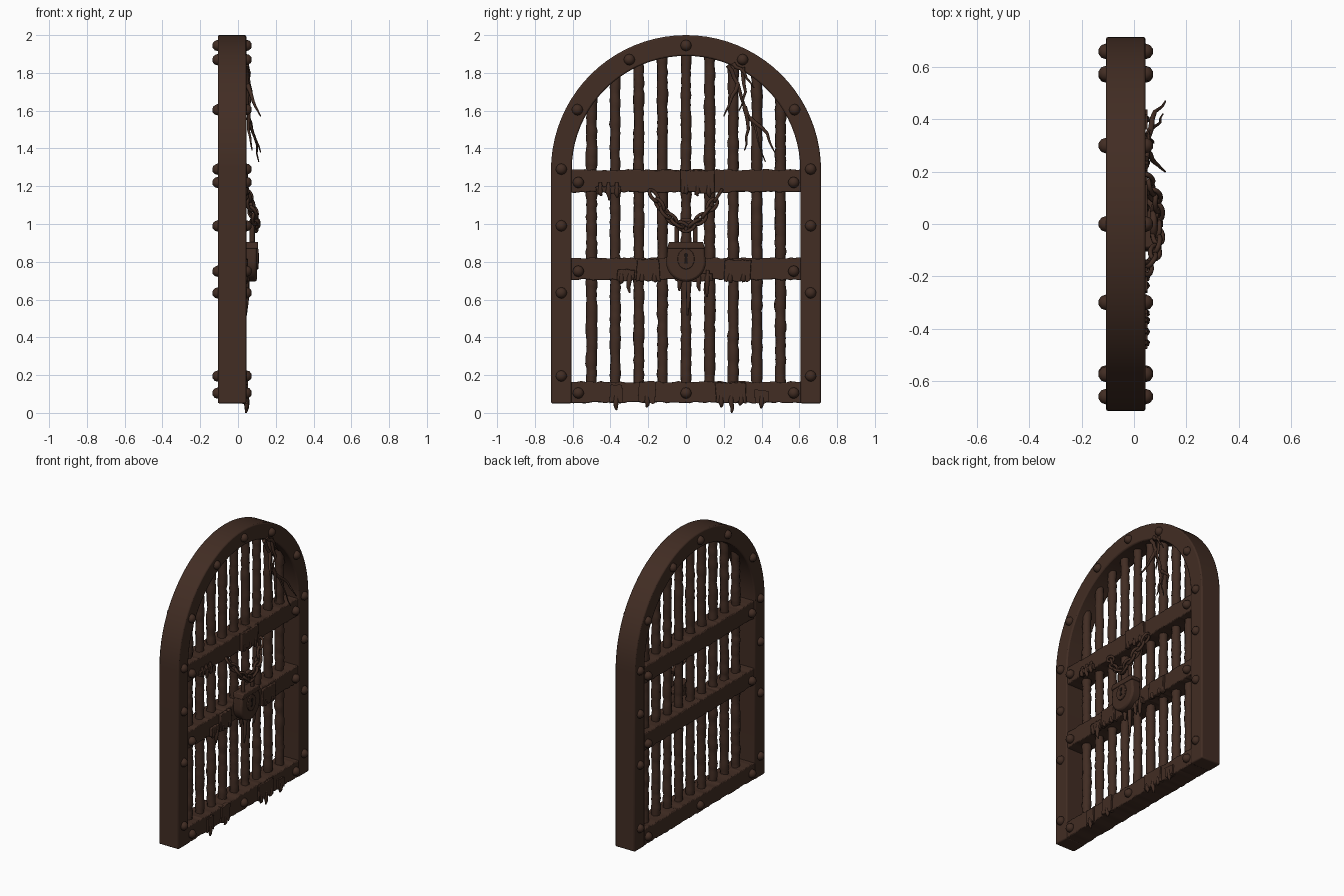
import bpy, bmesh, math, random
from mathutils import Vector, Matrix

random.seed(4)
cube = bpy.data.objects.get("Cube")
if cube:
    bpy.data.objects.remove(cube, do_unlink=True)


def material(name, rgb):
    m = bpy.data.materials.new(name)
    m.use_nodes = True
    m.diffuse_color = (*rgb, 1)
    bsdf = m.node_tree.nodes["Principled BSDF"]
    bsdf.inputs["Base Color"].default_value = (*rgb, 1)
    bsdf.inputs["Roughness"].default_value = 0.8
    return m


RUST = material("dark rusty brown", (0.054, 0.026, 0.017))
DARK = material("keyhole shadow", (0.012, 0.007, 0.005))

BACK, FRONT = -0.107, 0.044     # gate thickness along x
MID = (BACK + FRONT) / 2
SPRING = 1.285                  # height where the arch begins
OUTER, INNER = 0.715, 0.605
BASE = 0.05


def finish(name, bm, mat=RUST, bevel=0, smooth=True):
    bmesh.ops.recalc_face_normals(bm, faces=bm.faces)
    me = bpy.data.meshes.new(name)
    bm.to_mesh(me)
    bm.free()
    me.materials.append(mat)
    ob = bpy.data.objects.new(name, me)
    bpy.context.collection.objects.link(ob)
    if bevel:
        mod = ob.modifiers.new("worn edges", 'BEVEL')
        mod.width, mod.segments = bevel, 2
        mod.limit_method = 'ANGLE'
    if smooth:
        bpy.ops.object.select_all(action='DESELECT')
        ob.select_set(True)
        bpy.context.view_layer.objects.active = ob
        bpy.ops.object.shade_smooth_by_angle(angle=math.radians(40))
    return ob


def prism(name, outline, x0, x1, mat=RUST, bevel=0.0):
    """Extrude a (y, z) outline from x0 to x1."""
    bm = bmesh.new()
    face = bm.faces.new([bm.verts.new((x0, y, z)) for y, z in outline])
    new = bmesh.ops.extrude_face_region(bm, geom=[face])["geom"]
    bmesh.ops.translate(bm, vec=(x1 - x0, 0, 0),
                        verts=[v for v in new if isinstance(v, bmesh.types.BMVert)])
    return finish(name, bm, mat, bevel)


def tube(name, points, radii, sides=8, closed=False):
    """Poly curve tube with a radius at each point."""
    cu = bpy.data.curves.new(name, 'CURVE')
    cu.dimensions = '3D'
    cu.bevel_depth = 1
    cu.bevel_resolution = max(0, sides // 4 - 1)
    cu.use_fill_caps = True
    sp = cu.splines.new('POLY')
    sp.points.add(len(points) - 1)
    for p, co, r in zip(sp.points, points, radii):
        p.co, p.radius = (*co, 1), r
    sp.use_cyclic_u = closed
    sp.use_smooth = True
    cu.materials.append(RUST)
    ob = bpy.data.objects.new(name, cu)
    bpy.context.collection.objects.link(ob)
    return ob


# Arched outer frame
def rim(r, steps=40):
    arc = [(r * math.cos(math.pi * i / steps), SPRING + r * math.sin(math.pi * i / steps))
           for i in range(steps + 1)]
    return [(r, BASE)] + arc + [(-r, BASE)]


prism("arched_frame", rim(OUTER) + rim(INNER)[::-1], BACK, FRONT, bevel=0.008)


# Cross rails with slightly worn edges
def rail(name, z0, z1, inset):
    n, w = 60, INNER + 0.01
    ys = [-w + 2 * w * i / n for i in range(n + 1)]
    wear = lambda: random.uniform(-0.004, 0.004)
    outline = [(y, z0 + wear()) for y in ys] + [(y, z1 + wear()) for y in ys[::-1]]
    prism(name, outline, BACK + inset, FRONT - inset, bevel=0.005)


rail("bottom_rail", BASE + 0.004, 0.165, 0.003)
rail("middle_rail", 0.705, 0.82, 0.008)
rail("upper_rail", 1.168, 1.287, 0.008)

# Vertical bars, pitted with rust
for i in range(-4, 5):
    y = i * 0.125
    top = SPRING + math.sqrt((INNER + 0.03) ** 2 - y * y)
    pts, radii = [], []
    for k in range(70):
        pts.append((MID + random.uniform(-.002, .002), y + random.uniform(-.002, .002),
                    0.1 + (top - 0.1) * k / 69))
        radii.append(0.029 + random.uniform(-.003, .003))
    tube("bar", pts, radii, 12)

# Domed rivets on both faces
half = [(0.3, 1.87), (0.575, 1.605), (0.66, 1.29), (0.57, 1.22), (0.66, 0.99),
        (0.57, 0.75), (0.66, 0.635), (0.66, 0.195), (0.57, 0.105)]
spots = [(s * y, z) for y, z in half for s in (1, -1)] + [(0, 1.945), (0, 0.105)]
for y, z in spots:
    for x in (BACK, FRONT):
        bm = bmesh.new()
        bmesh.ops.create_icosphere(bm, subdivisions=2, radius=0.03)
        bmesh.ops.translate(bm, verts=bm.verts, vec=(x, y, z))
        finish("rivet", bm)

# Padlock body, lid band, escutcheon and keyhole
bowl = [(0.105 * math.cos(a), 0.80 - 0.105 * math.sin(a))
        for a in (math.pi * i / 16 for i in range(17))]
prism("padlock_body", [(0.095, 0.885)] + bowl + [(-0.095, 0.885)], 0.03, 0.1, bevel=0.012)
prism("padlock_lid", [(0.09, 0.905), (0.1, 0.87), (-0.1, 0.87), (-0.09, 0.905)],
      0.028, 0.106, bevel=0.005)
plate = [(0.045 * math.cos(a), 0.815 + 0.055 * math.sin(a))
         for a in (math.tau * i / 20 for i in range(20))]
prism("keyhole_plate", plate, 0.098, 0.108, bevel=0.003)
hole = [(0.012 * math.cos(a), 0.835 + 0.012 * math.sin(a))
        for a in (math.radians(-60 + 300 * i / 10) for i in range(11))]
prism("keyhole", hole + [(-0.01, 0.79), (0.01, 0.79)], 0.106, 0.110, DARK)

# Shackle
arch = [(0.075, 0.05 * math.cos(a), 0.97 + 0.05 * math.sin(a))
        for a in (math.pi * i / 12 for i in range(13))]
tube("shackle", [(0.075, 0.05, 0.88)] + arch + [(0.075, -0.05, 0.88)], [0.014] * 15)


# Chain links hanging from the upper rail to the shackle
def link(pos, along, twist):
    rot = along.to_track_quat('Z', 'X').to_matrix() @ Matrix.Rotation(twist, 3, 'Z')
    ring = [pos + rot @ Vector((0, 0.021 * math.cos(a), 0.037 * math.sin(a)))
            for a in (math.tau * i / 16 for i in range(16))]
    tube("chain_link", ring, [0.0095] * 16, closed=True)


for s in (1, -1):
    ends = Vector((0.05, s * 0.17, 1.15)), Vector((0.09, s * 0.015, 0.985))
    path = []
    for k in range(6):
        t = k / 5
        p = ends[0].lerp(ends[1], t)
        path.append(p + Vector((0.015, 0, -0.025)) * math.sin(math.pi * t))
    for k, p in enumerate(path):
        d = path[min(k + 1, 5)] - path[max(k - 1, 0)]
        link(p, d, 0.4 + k * math.pi / 2)

# Dry twigs caught below the arch, as (x, y, z) paths
twigs = [
    [(.045, .22, 1.84), (.05, .275, 1.74), (.05, .31, 1.62), (.06, .35, 1.55), (.09, .38, 1.45), (.11, .42, 1.33)],
    [(.055, .34, 1.56), (.08, .43, 1.48), (.12, .47, 1.38)],
    [(.05, .31, 1.62), (.055, .33, 1.5), (.075, .31, 1.39)],
    [(.05, .275, 1.74), (.08, .235, 1.65), (.12, .2, 1.57)],
    [(.045, .3, 1.83), (.07, .315, 1.7), (.055, .28, 1.6)],
    [(.045, .25, 1.85), (.06, .31, 1.8), (.06, .36, 1.72)],
]
for path in twigs:
    pts = []
    for a, b in zip(path, path[1:]):
        for k in range(3):
            wob = Vector([random.uniform(-.006, .006) for _ in range(3)])
            pts.append(Vector(a).lerp(Vector(b), k / 3) + (wob if k else Vector()))
    pts.append(Vector(path[-1]))
    n = len(pts) - 1
    tube("twig", pts, [0.013 * (1 - 0.75 * i / n) for i in range(n + 1)])


# Rust crusts on the rails, each with drips along its lower edge
def crust(y, width, z0, z1, lengths):
    n = 8
    edge = lambda k: y + width * (k / n - 0.5)
    rough = lambda: random.uniform(-0.008, 0.008)
    outline = [(edge(k), z0 - 0.006 + rough()) for k in range(n + 1)]
    outline += [(edge(k) + rough(), z1 + rough() / 2) for k in range(n, -1, -1)]
    prism("rust_crust", outline, FRONT - 0.02, FRONT + 0.008, bevel=0.004)
    for k, size in enumerate(lengths):
        dy = y + width * ((k + 0.5) / len(lengths) - 0.5)
        x = FRONT - 0.002
        pts = [(x, dy, z0 + 0.05), (x + .004, dy + rough() / 2, z0),
               (x + .004, dy + rough(), z0 - size * 0.6), (x, dy + rough(), z0 - size)]
        tube("rust_drip", pts, [0.009, 0.016, 0.011, 0.005])


crust(0.06, 0.18, 1.17, 1.285, [0.01, 0.02, 0.03])
crust(-0.41, 0.13, 1.17, 1.20, [0.02, 0.045, 0.03])
crust(-0.32, 0.09, 0.705, 0.76, [0.02, 0.07])
crust(-0.2, 0.13, 0.705, 0.815, [0.01, 0.012])
crust(0.04, 0.2, 0.705, 0.74, [0.06, 0.19, 0.06, 0.09])
crust(0.27, 0.14, 0.705, 0.81, [0.015, 0.01])
crust(-0.37, 0.07, 0.06, 0.15, [0.045])
crust(-0.21, 0.09, 0.06, 0.165, [0.03])
crust(0.24, 0.16, 0.06, 0.16, [0.03, 0.06, 0.02])
crust(0.4, 0.07, 0.06, 0.12, [0.035])
